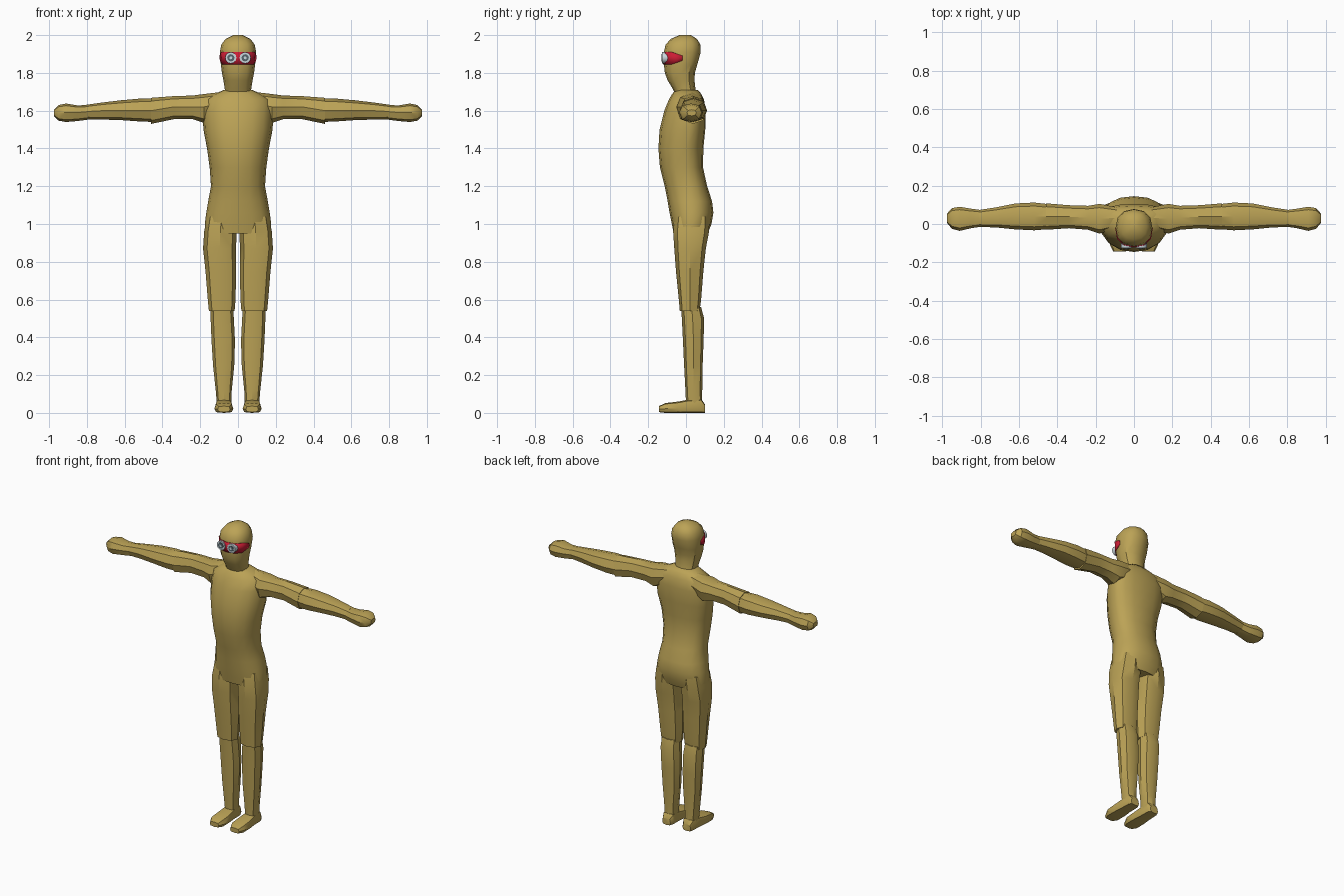
import bpy, bmesh, math


def material(name, rgb):
    m = bpy.data.materials.new(name)
    m.diffuse_color = (*rgb, 1)
    return m


GOLD = material("gold fabric", (0.50, 0.365, 0.093))
RED = material("red band", (0.60, 0.012, 0.035))
PALE = material("pale rim", (0.60, 0.68, 0.72))
DARK = material("dark lens", (0.09, 0.13, 0.15))


def finish(bm, name, mat, mirror=False, angle=35):
    bmesh.ops.recalc_face_normals(bm, faces=bm.faces)
    mesh = bpy.data.meshes.new(name)
    bm.to_mesh(mesh)
    bm.free()
    mesh.materials.append(mat)
    ob = bpy.data.objects.new(name, mesh)
    bpy.context.collection.objects.link(ob)
    bpy.ops.object.select_all(action="DESELECT")
    ob.select_set(True)
    bpy.context.view_layer.objects.active = ob
    bpy.ops.object.shade_smooth_by_angle(angle=math.radians(angle))
    if mirror:
        ob.modifiers.new("mirror", "MIRROR")
    return ob


def ring(row, axis, sides, power):
    """Rounded section; row = position, low/high of 1st side, low/high of 2nd, widest spot."""
    t, a0, a1, b0, b1, mid = row
    pts = []
    for i in range(sides):
        th = 2 * math.pi * i / sides
        c, s = math.cos(th), math.sin(th)
        a = (a0 + a1) / 2 + (a1 - a0) / 2 * math.copysign(abs(c) ** power, c)
        b = mid + (b1 - mid if s > 0 else mid - b0) * math.copysign(abs(s) ** power, s)
        pts.append({"x": (t, a, b), "y": (a, t, b), "z": (a, b, t)}[axis])
    return pts


def loft(name, rows, axis="z", sides=8, power=0.8, mirror=False, mat=GOLD, angle=35):
    bm = bmesh.new()
    loops = [[bm.verts.new(p) for p in ring(r, axis, sides, power)] for r in rows]
    for lo, hi in zip(loops, loops[1:]):
        for i in range(sides):
            j = (i + 1) % sides
            bm.faces.new((lo[i], lo[j], hi[j], hi[i]))
    bm.faces.new(loops[0])
    bm.faces.new(loops[-1])
    return finish(bm, name, mat, mirror, angle)


def centred(rows):
    return [(z, -w, w, f, b, m) for z, w, f, b, m in rows]


# Torso: height, half width, front, back, widest depth
loft("torso", centred([
    (0.95, 0.172, -0.065, 0.115, 0.025), (1.00, 0.176, -0.075, 0.135, 0.03),
    (1.06, 0.168, -0.087, 0.145, 0.03), (1.12, 0.158, -0.097, 0.138, 0.025),
    (1.20, 0.143, -0.113, 0.112, 0.015), (1.30, 0.150, -0.138, 0.09, 0.0),
    (1.40, 0.164, -0.146, 0.092, 0.0), (1.50, 0.183, -0.140, 0.102, 0.02),
    (1.60, 0.188, -0.115, 0.105, 0.035), (1.66, 0.180, -0.090, 0.095, 0.035),
    (1.69, 0.120, -0.072, 0.080, 0.03), (1.71, 0.075, -0.055, 0.062, 0.01)]),
    sides=16, power=0.9, angle=50)

# Head and neck in one hood
head_rows = centred([
    (1.67, 0.070, -0.050, 0.060, 0.0), (1.715, 0.070, -0.070, 0.050, -0.01),
    (1.76, 0.077, -0.097, 0.045, -0.02), (1.80, 0.085, -0.112, 0.047, -0.025),
    (1.845, 0.091, -0.117, 0.060, -0.02), (1.91, 0.096, -0.117, 0.078, -0.02),
    (1.95, 0.088, -0.108, 0.076, -0.02), (1.98, 0.066, -0.080, 0.058, -0.015),
    (2.00, 0.025, -0.035, 0.025, -0.005)])
loft("hood", head_rows, sides=12, power=0.85)

# Eye band wrapped on the front of the hood, narrowing at the sides
bm = bmesh.new()
low, high = (ring(r, "z", 12, 0.85) for r in head_rows[4:6])
pairs = []
for i in range(6, 13):
    a, b = low[i % 12], high[i % 12]
    cut = 0.30 if i in (6, 12) else 0.0
    pair = []
    for k in (cut, 1 - cut):
        x, y, z = (a[n] + (b[n] - a[n]) * k for n in range(3))
        pair.append(bm.verts.new((x * 1.04, -0.02 + (y + 0.02) * 1.05, z)))
    pairs.append(pair)
for p, q in zip(pairs, pairs[1:]):
    bm.faces.new((p[0], q[0], q[1], p[1]))
band = finish(bm, "eye_band", RED)
thick = band.modifiers.new("thickness", "SOLIDIFY")
thick.thickness = 0.004


# Goggle rims and lenses
def disc(name, radius, y0, y1, mat):
    rows = [(y, 0.038 - radius, 0.038 + radius, 1.88 - radius, 1.88 + radius, 1.88)
            for y in (y0, y1)]
    loft(name, rows, "y", 12, 1.0, True, mat)


disc("goggle_rim", 0.030, -0.095, -0.126, PALE)
disc("goggle_lens", 0.019, -0.120, -0.129, DARK)
disc("lens_glint", 0.008, -0.125, -0.131, PALE)

# Arms: x, front, back, bottom, top, middle height
loft("upper_arm", [
    (0.08, -0.02, 0.085, 1.59, 1.700, 1.64), (0.18, -0.050, 0.105, 1.535, 1.688, 1.62),
    (0.24, -0.030, 0.095, 1.555, 1.680, 1.62), (0.34, -0.022, 0.098, 1.555, 1.677, 1.62),
    (0.46, -0.030, 0.108, 1.530, 1.668, 1.60)], "x", 8, 0.85, True)
loft("forearm", [
    (0.44, -0.026, 0.103, 1.540, 1.664, 1.60), (0.52, -0.033, 0.112, 1.543, 1.664, 1.60),
    (0.62, -0.028, 0.107, 1.550, 1.655, 1.60), (0.72, -0.018, 0.087, 1.553, 1.643, 1.60),
    (0.81, -0.015, 0.073, 1.555, 1.630, 1.595)], "x", 8, 0.85, True)
loft("hand", [
    (0.79, -0.013, 0.072, 1.553, 1.630, 1.595), (0.85, -0.022, 0.080, 1.545, 1.628, 1.59),
    (0.91, -0.036, 0.090, 1.540, 1.638, 1.59), (0.95, -0.025, 0.083, 1.547, 1.630, 1.59),
    (0.975, 0.005, 0.055, 1.572, 1.605, 1.59)], "x", 8, 0.8, True)

# Legs: height, inner, outer, front, back, middle depth
loft("thigh", [
    (0.54, 0.018, 0.154, -0.033, 0.072, 0.02), (0.60, 0.013, 0.160, -0.038, 0.080, 0.02),
    (0.75, 0.010, 0.172, -0.053, 0.092, 0.02), (0.87, 0.010, 0.185, -0.062, 0.105, 0.02),
    (0.96, 0.008, 0.179, -0.068, 0.122, 0.025), (1.04, 0.010, 0.165, -0.06, 0.125, 0.03)],
    power=0.8, mirror=True)
loft("shin", [
    (0.05, 0.036, 0.112, 0.000, 0.086, 0.045), (0.12, 0.033, 0.118, -0.003, 0.086, 0.04),
    (0.25, 0.020, 0.132, -0.010, 0.088, 0.04), (0.38, 0.016, 0.140, -0.016, 0.093, 0.04),
    (0.50, 0.022, 0.145, -0.022, 0.096, 0.035), (0.56, 0.026, 0.144, -0.026, 0.080, 0.03)],
    power=0.8, mirror=True)

# Feet: y, inner, outer, sole, top, middle height
loft("foot", [
    (0.100, 0.045, 0.105, 0.0, 0.045, 0.02), (0.080, 0.033, 0.115, 0.0, 0.075, 0.03),
    (0.010, 0.032, 0.118, 0.0, 0.070, 0.03), (-0.040, 0.026, 0.124, 0.0, 0.060, 0.025),
    (-0.110, 0.025, 0.125, 0.0, 0.052, 0.022), (-0.143, 0.042, 0.108, 0.004, 0.036, 0.02)],
    "y", 8, 0.55, True)
